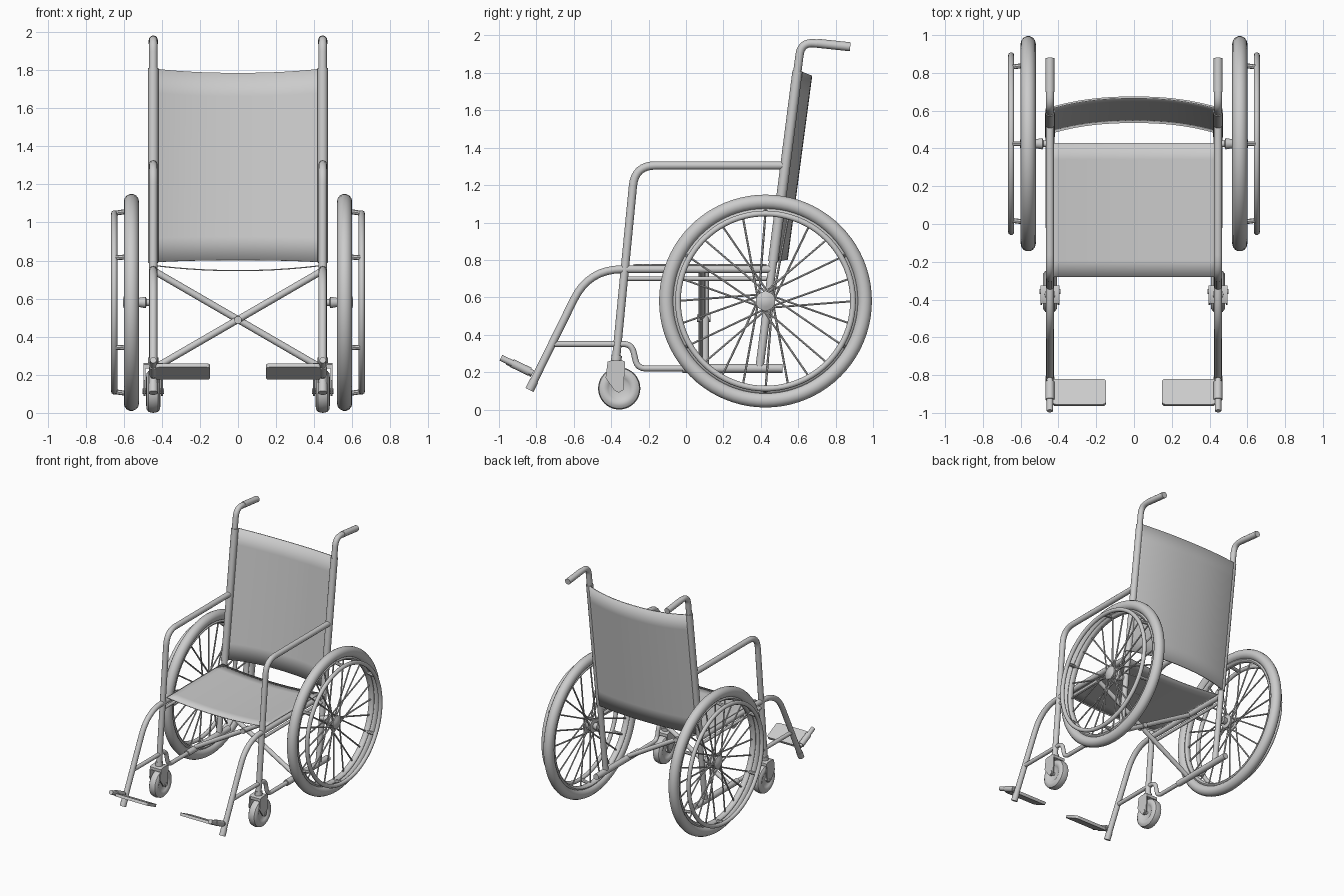
import bpy, bmesh
from math import sin, cos, pi, radians
from mathutils import Vector, Matrix

if "Cube" in bpy.data.objects:
    bpy.data.objects.remove(bpy.data.objects["Cube"])

SX = 0.445                 # half width of the side frames
WC = (0.425, 0.58)         # rear wheel centre (y, z)
CC = (-0.357, 0.113)       # caster centre (y, z)


def finish(ob, mirror, angle=40):
    bpy.ops.object.select_all(action='DESELECT')
    ob.select_set(True)
    bpy.context.view_layer.objects.active = ob
    if ob.type == 'CURVE':
        bpy.ops.object.convert(target='MESH')
        ob = bpy.context.object
    bpy.ops.object.shade_smooth_by_angle(angle=radians(angle))
    if mirror:
        ob.modifiers.new("mirror", 'MIRROR')
    return ob


def mesh_object(name, bm, mirror=True):
    bmesh.ops.recalc_face_normals(bm, faces=bm.faces)
    me = bpy.data.meshes.new(name)
    bm.to_mesh(me)
    bm.free()
    ob = bpy.data.objects.new(name, me)
    bpy.context.collection.objects.link(ob)
    return finish(ob, mirror)


def rounded(points, d):
    pts = [Vector(p) for p in points]
    out = [pts[0]]
    for a, p, b in zip(pts, pts[1:], pts[2:]):
        s, e = p + (a - p).normalized() * d, p + (b - p).normalized() * d
        for i in range(9):
            t = i / 8
            out.append(s * (1 - t) ** 2 + p * 2 * t * (1 - t) + e * t * t)
    return out + [pts[-1]]


def tube(name, paths, r, bend=0.05, mirror=True, res=4):
    cu = bpy.data.curves.new(name, 'CURVE')
    cu.dimensions = '3D'
    cu.bevel_depth, cu.bevel_resolution, cu.use_fill_caps = r, res, True
    for path in paths:
        pts = rounded(path, bend)
        sp = cu.splines.new('POLY')
        sp.points.add(len(pts) - 1)
        for q, p in zip(sp.points, pts):
            q.co = (*p, 1)
    ob = bpy.data.objects.new(name, cu)
    bpy.context.collection.objects.link(ob)
    return finish(ob, mirror)


def side(*yz):
    return [(SX, y, z) for y, z in yz]


def lathe(name, profile, centre, n=64, closed=True):
    """Revolve (x, radius) points about an x-parallel axle."""
    bm = bmesh.new()
    rings = []
    for i in range(n):
        a = 2 * pi * i / n
        rings.append([bm.verts.new((x, centre[0] + r * cos(a), centre[1] + r * sin(a)))
                      for x, r in profile])
    m = len(profile)
    for i in range(n):
        p, q = rings[i], rings[(i + 1) % n]
        for j in range(m if closed else m - 1):
            k = (j + 1) % m
            bm.faces.new((p[j], p[k], q[k], q[j]))
    if not closed:
        bm.faces.new([r[0] for r in rings])
        bm.faces.new([r[-1] for r in rings])
    return mesh_object(name, bm)


def ring(x, r, rx, rr, n=14):
    return [(x + rx * cos(2 * pi * i / n), r + rr * sin(2 * pi * i / n)) for i in range(n)]


def post_y(z):
    return 0.395 + (z - 0.24) * 0.128


# Side frame tubes
tube("back_post_and_push_handle",
     [side((post_y(0.22), 0.22), (post_y(1.965), 1.965), (0.875, 1.94))], 0.022, 0.07)
tube("push_grip", [side((0.70, 1.9585), (0.878, 1.9395))], 0.024)
tube("armrest_and_front_post", [side((post_y(1.305), 1.305), (-0.273, 1.305), (-0.376, 0.25))], 0.022, 0.11)
tube("seat_rail_and_leg_hanger", [side((0.455, 0.75), (-0.52, 0.75), (-0.832, 0.115))], 0.021, 0.18)
tube("hanger_end_cap", [side((-0.812, 0.155), (-0.837, 0.105))], 0.024)
tube("seat_support_rod", [side((-0.32, 0.70), (0.43, 0.70))], 0.012)
tube("lower_link", [side((-0.72, 0.35), (-0.29, 0.35), (-0.26, 0.22), (0.1, 0.22))], 0.016, 0.045)
tube("lower_rail", [side((-0.02, 0.22), (0.515, 0.22))], 0.024)

# Folding cross brace
for name, s, y in (("cross_brace_front", 1, 0.085), ("cross_brace_rear", -1, 0.105)):
    tube(name, [[(-0.44 * s, y, 0.235), (0.44 * s, y, 0.745)]], 0.018, mirror=False)
tube("cross_brace_pivot", [[(0, 0.06, 0.488), (0, 0.13, 0.488)]], 0.02, mirror=False)


def sheet(name, fn, thick, nu=24, nv=8):
    bm = bmesh.new()
    g = [[bm.verts.new(fn(2 * i / nu - 1, j / nv)) for j in range(nv + 1)] for i in range(nu + 1)]
    for i in range(nu):
        for j in range(nv):
            bm.faces.new((g[i][j], g[i + 1][j], g[i + 1][j + 1], g[i][j + 1]))
    ob = mesh_object(name, bm, False)
    mod = ob.modifiers.new("thickness", 'SOLIDIFY')
    mod.thickness, mod.offset = thick, 0


# Fabric seat and backrest
def back_point(u, v):
    k = 1 - abs(u) ** 2.3
    z = 0.79 + 1.02 * v
    return (0.46 * u, post_y(z) + 0.012 + 0.062 * k, z + k * (0.012 - 0.037 * v))


sheet("seat", lambda u, v: (0.44 * u, -0.28 + 0.71 * v, 0.747 + 0.027 * u * u), 0.006)
sheet("backrest", back_point, 0.01)
tube("backrest_sleeve", [side((post_y(0.79), 0.79), (post_y(1.81), 1.81))], 0.027)

# Rear wheels
WX = 0.56
lathe("tyre", ring(WX, 0.53, 0.04, 0.04), WC, 80)
lathe("wheel_rim", ring(WX, 0.483, 0.024, 0.016, 10), WC, 80)
lathe("hand_rim", ring(0.65, 0.468, 0.016, 0.016, 10), WC, 80)
lathe("wheel_hub", [(0.445, 0.018), (0.48, 0.018), (0.485, 0.03), (0.52, 0.024), (0.525, 0.052), (0.54, 0.052),
                    (0.543, 0.036), (0.575, 0.036), (0.578, 0.052), (0.59, 0.052), (0.60, 0.03), (0.605, 0.012)],
      WC, 24, False)


def on_wheel(x, r, a):
    return (x, WC[0] + r * cos(a), WC[1] + r * sin(a))


spokes, standoffs = [], []
for i in range(24):
    a = 2 * pi * i / 24
    twist = 0.9 if i // 2 % 2 else -0.9
    spokes.append([on_wheel(WX + (0.022 if i % 2 else -0.026), 0.045, a + twist), on_wheel(WX, 0.475, a)])
for i in range(6):
    a = pi / 6 + i * pi / 3
    standoffs.append([on_wheel(WX, 0.482, a), on_wheel(0.65, 0.468, a)])
tube("spokes", spokes, 0.006, res=1)
tube("hand_rim_standoffs", standoffs, 0.013, res=2)

# Front casters
lathe("caster_wheel", [(SX + x, r) for x, r in (
    (-0.022, 0.012), (-0.022, 0.05), (-0.03, 0.06), (-0.037, 0.075), (-0.036, 0.093), (-0.025, 0.108), (0, 0.113),
    (0.025, 0.108), (0.036, 0.093), (0.037, 0.075), (0.03, 0.06), (0.022, 0.05), (0.022, 0.012))],
      CC, 40, False)
tube("caster_axle", [[(SX - 0.056, *CC), (SX + 0.056, *CC)]], 0.014)
tube("caster_stem", [side((-0.376, 0.235), (-0.37, 0.29))], 0.028)


def prism(name, outline, x0, x1, bevel=0.0):
    """Extrude a (y, z) outline along x."""
    bm = bmesh.new()
    f = bm.faces.new([bm.verts.new((x0, y, z)) for y, z in outline])
    ext = bmesh.ops.extrude_face_region(bm, geom=[f])
    bmesh.ops.translate(bm, vec=(x1 - x0, 0, 0),
                        verts=[v for v in ext['geom'] if isinstance(v, bmesh.types.BMVert)])
    if bevel:
        bmesh.ops.bevel(bm, geom=bm.edges[:], offset=bevel, segments=2, affect='EDGES', profile=0.5)
    return mesh_object(name, bm)


fork = [(-0.42, 0.25), (-0.43, 0.17), (-0.385, 0.105), (-0.36, 0.09), (-0.335, 0.105), (-0.325, 0.25)]
prism("caster_fork_inner", fork, SX - 0.05, SX - 0.041)
prism("caster_fork_outer", fork, SX + 0.041, SX + 0.05)
prism("caster_fork_crown", [(-0.42, 0.232), (-0.42, 0.255), (-0.40, 0.262), (-0.34, 0.262), (-0.325, 0.255),
                            (-0.325, 0.232)], SX - 0.05, SX + 0.05)

# Footplates with rounded corners, tilted up at the front
bm = bmesh.new()
bmesh.ops.create_cube(bm, size=1)
bmesh.ops.scale(bm, vec=(0.285, 0.15, 0.022), verts=bm.verts)
upright = [e for e in bm.edges if abs(e.verts[0].co.z - e.verts[1].co.z) > 0.01]
bmesh.ops.bevel(bm, geom=upright, offset=0.018, segments=4, affect='EDGES', profile=0.5)
bmesh.ops.transform(bm, matrix=Matrix.Translation((0.29, -0.892, 0.217)) @ Matrix.Rotation(radians(-26), 4, 'X'),
                    verts=bm.verts)
mesh_object("footplate", bm)
tube("footplate_arm", [side((-0.99, 0.277), (-0.82, 0.195))], 0.017)
tube("footplate_clamp", [side((-0.93, 0.248), (-0.835, 0.202))], 0.023)
